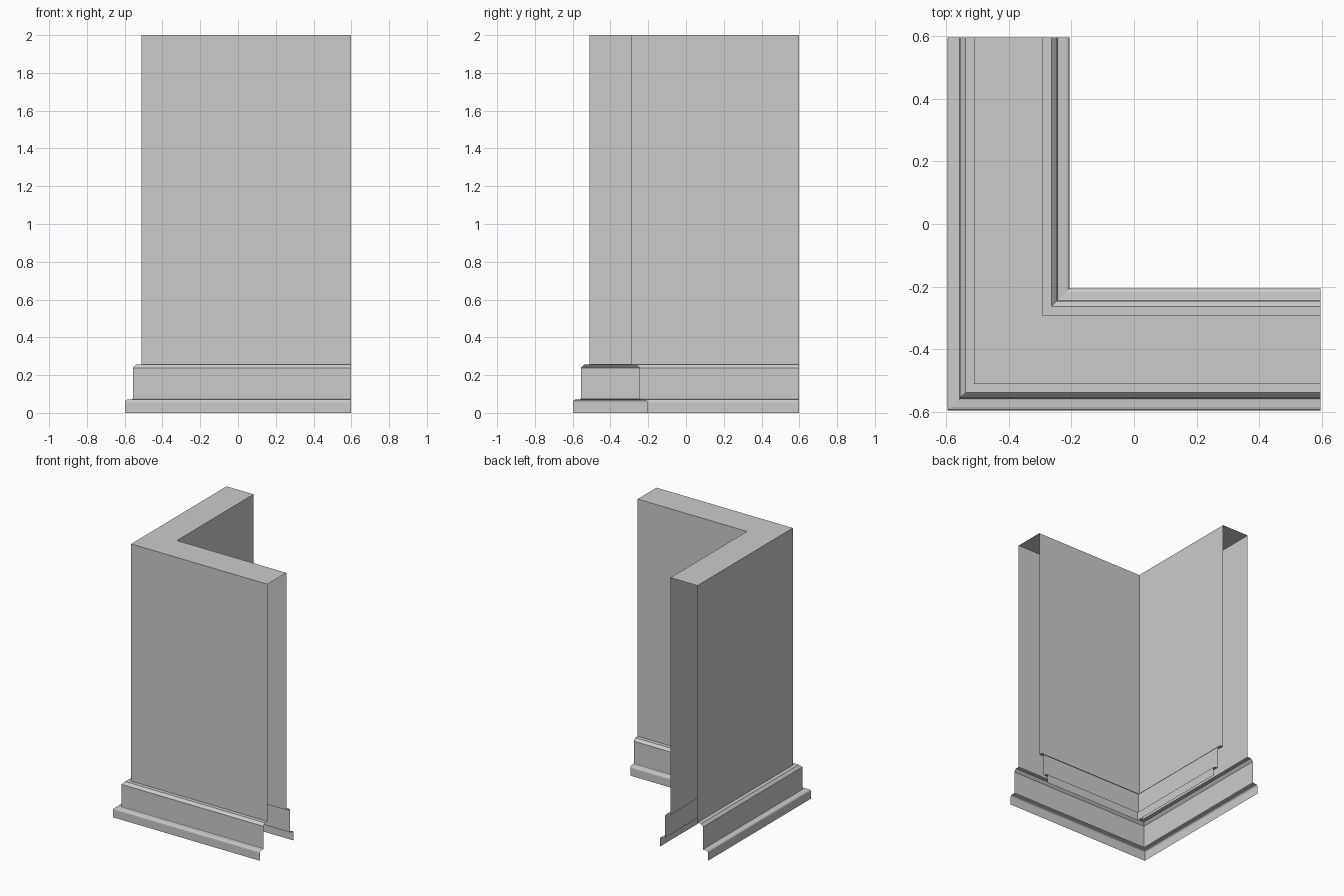
import bpy, bmesh

if "Cube" in bpy.data.objects:
    bpy.data.objects.remove(bpy.data.objects["Cube"])

END = 0.597      # where both arms stop (open ends)
MID = -0.4015    # centre line of the wall
HALF_WALL = 0.1095

# Skirting section: (distance from the wall centre line, height)
SKIRTING = [(0.1955, 0.0), (0.1955, 0.056), (0.194, 0.063), (0.190, 0.068),
            (0.184, 0.070), (0.160, 0.072), (0.1565, 0.074), (0.1555, 0.078),
            (0.1555, 0.238), (0.1375, 0.257), (HALF_WALL, 0.257)]
WALL = [(HALF_WALL, 0.257), (HALF_WALL, 2.0), (-HALF_WALL, 2.0), (-HALF_WALL, 0.257)]


def sweep_corner(name, section):
    """Sweep an open section round the mitred L-shaped path."""
    bm = bmesh.new()
    rows = []
    for offset, z in section:
        p = MID - offset          # positive offset = outer side
        rows.append([bm.verts.new(co) for co in
                     ((END, p, z), (p, p, z), (p, END, z))])
    for a, b in zip(rows, rows[1:]):
        for i in range(2):
            bm.faces.new((a[i], b[i], b[i + 1], a[i + 1]))
    mesh = bpy.data.meshes.new(name)
    bm.normal_update()
    bm.to_mesh(mesh)
    bm.free()
    obj = bpy.data.objects.new(name, mesh)
    bpy.context.collection.objects.link(obj)
    return obj


# Hollow corner wall: outer face, top and inner face
sweep_corner("corner_wall", WALL)

# Skirting on the outer side, and its mirrored section on the inner side
sweep_corner("outer_skirting", SKIRTING)
sweep_corner("inner_skirting", [(-d, z) for d, z in reversed(SKIRTING)])

# Face all sheets outwards: the outer wall's front panel must point to -y
for obj in bpy.context.collection.objects:
    first = obj.data.polygons[0].normal
    wanted = 1 if obj.name == "inner_skirting" else -1
    last = obj.data.polygons[-2].normal
    test = last if obj.name == "inner_skirting" else first
    if test.y * wanted < 0:
        obj.data.flip_normals()
